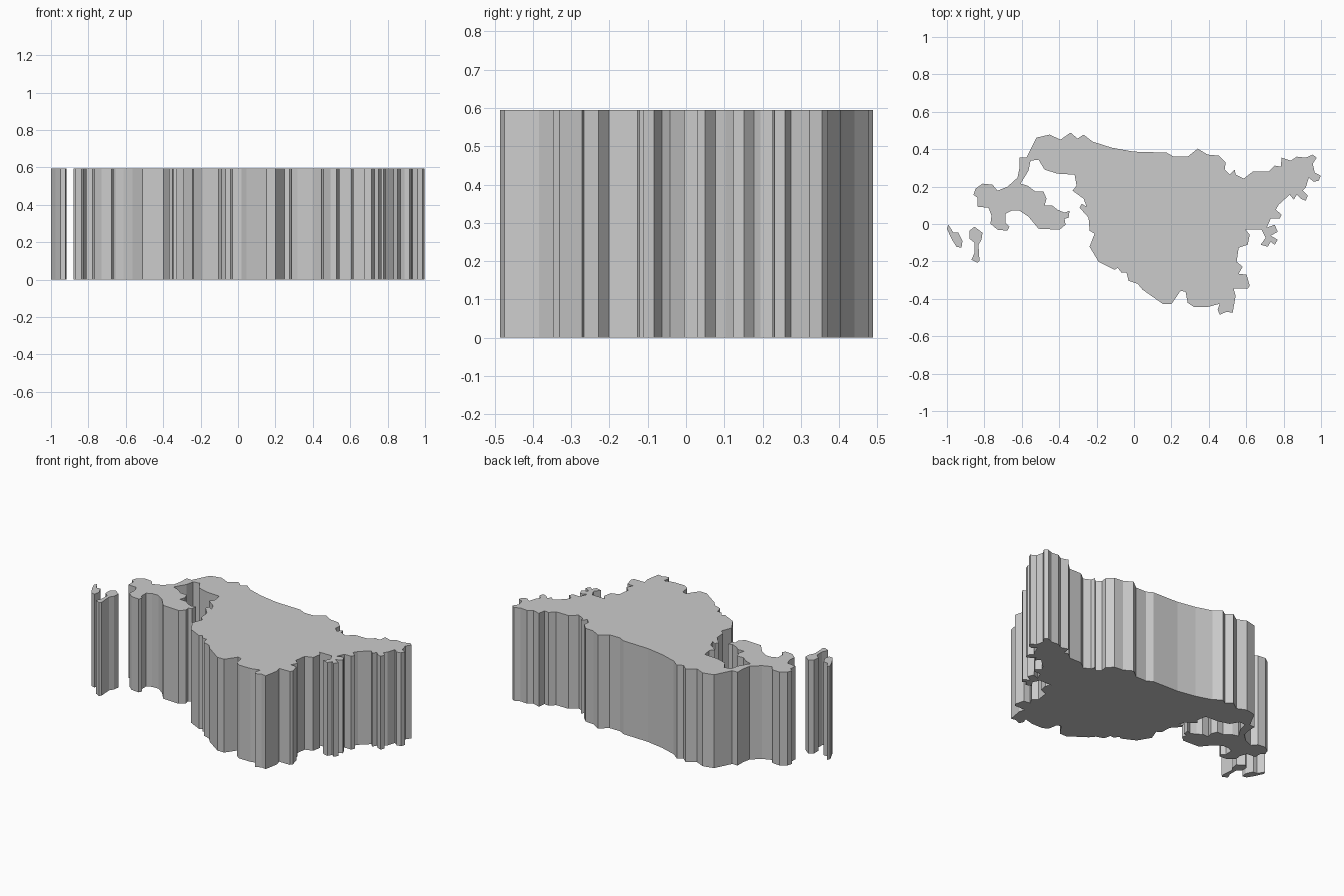
import bpy, bmesh

# Outlines are surveyed on a fine map grid (x right, y down) and scaled to units
CX, CY, UNIT = 1134.4, 224.3, 186.9
HEIGHT = 0.595


def slab(name, outline, open_edges=()):
    """Extrude a coast outline; edges shared with a neighbour get no wall."""
    pts = [((x - CX) / UNIT, (CY - y) / UNIT) for x, y in outline]
    n = len(pts)
    bm = bmesh.new()
    low = [bm.verts.new((x, y, 0)) for x, y in pts]
    high = [bm.verts.new((x, y, HEIGHT)) for x, y in pts]
    # outlines run clockwise seen from above
    bm.faces.new(high[::-1])
    bm.faces.new(low)
    for i in range(n):
        j = (i + 1) % n
        if (outline[i], outline[j]) not in open_edges:
            bm.faces.new((low[j], low[i], high[i], high[j]))
    mesh = bpy.data.meshes.new(name)
    bm.to_mesh(mesh)
    bm.free()
    obj = bpy.data.objects.new(name, mesh)
    bpy.context.collection.objects.link(obj)


# Shared joints between the mainland and its two peninsulas
NW_OUT, NW_IN = (1018, 178), (1021, 184)
E_TOP, E_LOW = (1244, 179), (1246, 230)

# Mainland, from the western neck along the north coast
slab("mainland", [
    NW_OUT, (1020, 168), (1020, 158), (1027, 158), (1037, 138), (1050, 135),
    (1061, 140), (1071, 133), (1078, 139), (1084, 135), (1093, 142), (1112, 148),
    (1134, 152), (1167, 153), (1174, 157), (1188, 157), (1198, 149), (1208, 155),
    (1219, 156), (1226, 163), (1225, 170), (1230, 175), (1235, 170), (1236, 175),
    E_TOP, E_LOW, (1250, 235), (1248, 245), (1239, 248), (1237, 262), (1243, 267),
    (1239, 274), (1247, 275), (1250, 286), (1248, 289), (1234, 289), (1236, 296),
    (1233, 313), (1227, 312), (1220, 315), (1218, 310), (1220, 304), (1209, 307),
    (1194, 307), (1188, 303), (1186, 292), (1181, 291), (1172, 304), (1163, 304),
    (1143, 290), (1138, 284), (1129, 281), (1127, 273), (1122, 273), (1118, 268),
    (1115, 270), (1099, 262), (1090, 247), (1095, 234), (1090, 231), (1089, 218),
    (1080, 208), (1082, 204), (1087, 207), (1084, 199), (1073, 191), (1077, 186),
    (1075, 175), (1058, 174), (1045, 170), (1039, 160), (1031, 161), (1029, 171),
    NW_IN,
], [(E_TOP, E_LOW), (NW_IN, NW_OUT)])

# Ragged eastern peninsula
slab("east_peninsula", [
    E_TOP, (1253, 172), (1269, 172), (1275, 166), (1281, 167), (1282, 158),
    (1291, 161), (1297, 157), (1306, 158), (1313, 155), (1317, 158), (1313, 164),
    (1315, 173), (1321, 176), (1319, 181), (1314, 182), (1309, 178), (1306, 188),
    (1303, 191), (1308, 196), (1306, 201), (1301, 199), (1297, 195), (1294, 200),
    (1290, 195), (1279, 205), (1276, 210), (1282, 215), (1280, 219), (1271, 219),
    (1267, 228), (1275, 225), (1278, 232), (1271, 236), (1278, 240), (1275, 245),
    (1271, 242), (1268, 247), (1261, 245), (1266, 238), (1262, 230), E_LOW,
], [(E_LOW, E_TOP)])

# Hooked western peninsula
slab("west_peninsula", [
    NW_IN, (1028, 186), (1036, 192), (1044, 192), (1047, 199), (1045, 206),
    (1053, 206), (1058, 210), (1065, 213), (1070, 211), (1069, 218), (1065, 219),
    (1066, 225), (1060, 230), (1039, 229), (1029, 217), (1020, 211), (1012, 211),
    (1006, 214), (1006, 223), (1010, 227), (1008, 231), (998, 230), (991, 224),
    (992, 216), (989, 208), (978, 207), (978, 198), (974, 195), (976, 189),
    (983, 184), (993, 185), (998, 191), (1008, 187), NW_OUT,
], [(NW_OUT, NW_IN)])

# Two small western islands
slab("outer_island", [
    (947.5, 229), (949, 225), (954, 233), (959, 233), (963, 241), (962, 248),
    (957, 247), (952, 239),
])
slab("inner_island", [
    (970, 231), (975, 227), (983, 233), (982, 240), (979, 245), (980, 261),
    (978, 263), (972, 260), (975, 253), (975, 243), (970, 239),
])
